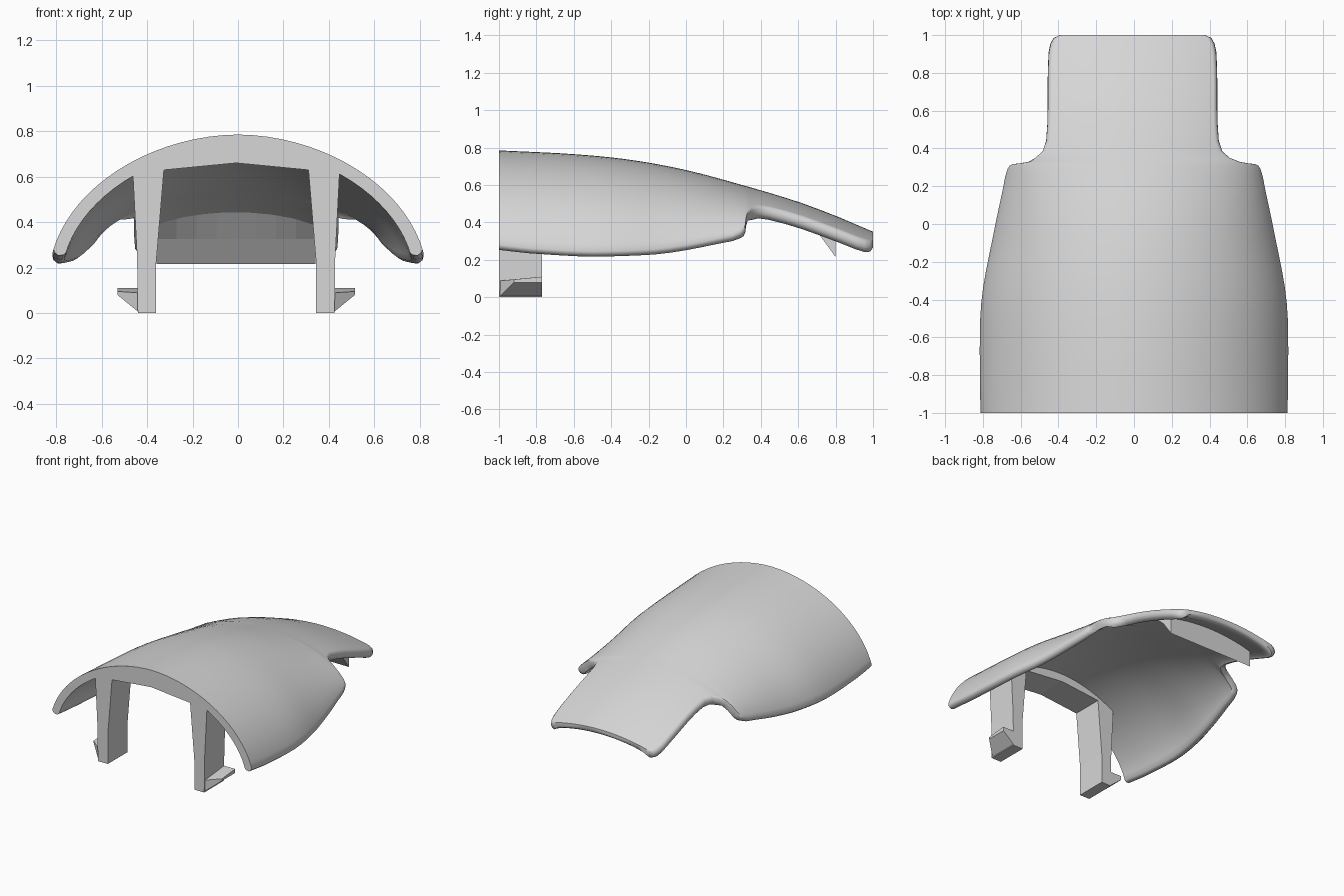
import bpy, bmesh, math
from mathutils import Vector

if "Cube" in bpy.data.objects:
    bpy.data.objects.remove(bpy.data.objects["Cube"])

grey = bpy.data.materials.new("light_grey_plastic")
grey.use_nodes = True
colour = (0.68, 0.68, 0.68, 1)
grey.diffuse_color = colour
grey.node_tree.nodes["Principled BSDF"].inputs["Base Color"].default_value = colour


def curve(keys, y):
    """Smooth interpolation through (y, value) keys."""
    i = max(k for k in range(len(keys) - 1) if keys[k][0] <= y or k == 0)

    def slope(k):
        a, b = keys[max(k - 1, 0)], keys[min(k + 1, len(keys) - 1)]
        return (b[1] - a[1]) / (b[0] - a[0])
    (ya, va), (yb, vb) = keys[i], keys[i + 1]
    d = yb - ya
    s = (y - ya) / d
    return ((2*s**3 - 3*s**2 + 1) * va + (s**3 - 2*s**2 + s) * d * slope(i)
            + (3*s**2 - 2*s**3) * vb + (s**3 - s**2) * d * slope(i + 1))


def finish(name, bm, smooth=False):
    bmesh.ops.recalc_face_normals(bm, faces=bm.faces)
    mesh = bpy.data.meshes.new(name)
    bm.to_mesh(mesh)
    bm.free()
    mesh.materials.append(grey)
    ob = bpy.data.objects.new(name, mesh)
    bpy.context.collection.objects.link(ob)
    if smooth:
        bpy.ops.object.select_all(action='DESELECT')
        ob.select_set(True)
        bpy.context.view_layer.objects.active = ob
        bpy.ops.object.shade_smooth_by_angle(angle=math.radians(55))
    return ob


def loft(name, rings, smooth=False):
    """Join closed rings of points and cap both ends."""
    bm = bmesh.new()
    loops = [[bm.verts.new(p) for p in ring] for ring in rings]
    n = len(loops[0])
    for a, b in zip(loops, loops[1:]):
        for i in range(n):
            j = (i + 1) % n
            bm.faces.new((a[i], a[j], b[j], b[i]))
    bm.faces.new(loops[0])
    bm.faces.new(loops[-1][::-1])
    return finish(name, bm, smooth)


def prism(name, outline, y0, y1):
    """Extrude an (x, z) outline along y."""
    return loft(name, [[(x, y, z) for x, z in outline] for y in (y0, y1)])


# Ridge line, base half-width, depth and thickness of the arched surface
RIDGE = [(-1, .785), (-.6, .765), (-.3, .735), (0, .68), (.3, .6),
         (.6, .51), (.8, .435), (.9, .393), (1, .35)]
WIDTH = [(-1, .83), (-.8, .835), (-.4, .825), (0, .75), (.3, .69), (.5, .69), (1, .69)]
DEPTH = [(-1, .62), (-.8, .635), (-.5, .63), (-.2, .572), (0, .492),
         (.2, .378), (.3, .32), (.4, .295), (.55, .28), (1, .255)]
THICK = [(-1, .057), (.3, .057), (.92, .057), (.96, .055), (.985, .047), (1, .03)]
POWER = 1.9


def surface(x, y):
    t = min(abs(x) / curve(WIDTH, y), .999)
    return curve(RIDGE, y) - curve(DEPTH, y) * (1 - (1 - t**POWER) ** (1 / POWER))


# Plan outline: wide skirt, stepped shoulder, narrow tail
outline = [(-1 + .0833 * i, curve(WIDTH, -1 + .0833 * i) * .978) for i in range(16)]
outline += [(.29, .67), (.308, .66), (.317, .64), (.321, .60), (.33, .55), (.35, .505),
            (.385, .465), (.44, .445), (.53, .438), (.62, .436), (.72, .436),
            (.82, .434), (.91, .43), (.955, .42), (.985, .405), (1, .375)]

SEGMENTS = 36
rings = []
for y, w in outline:
    tail = y > .33
    shift = -.008 if tail else 0
    top, under, ends = [], [], []
    for i in range(SEGMENTS + 1):
        u = 2 * i / SEGMENTS - 1
        x = w * math.sin(u * 1.4) / math.sin(1.4)
        e = .002
        tangent = Vector((2 * e, 0, surface(x + e, y) - surface(x - e, y))).normalized()
        normal = Vector((-tangent.z, 0, tangent.x))
        # The tail has a heavier rim along its sides
        thick = curve(THICK, y) * (1 + (.3 * u**4 if tail else 0))
        p = Vector((x + shift, y, surface(x, y)))
        top.append(p)
        under.append(p - normal * thick)
        if i in (0, SEGMENTS):
            side = tangent * (1 if i else -1)
            ends.append([p - normal * thick * a + side * thick * b
                         for a, b in ((.15, .22), (.5, .36), (.85, .22))])
    rings.append(top + ends[1] + under[::-1] + ends[0][::-1])
loft("shell", rings, smooth=True)

# Thickened arch under the front edge
OFFSET = -.008
half = [(.46, .615), (.31, .63)]
roof = [(.31, .70), (.46, .64)]
arch = half + [(0, .66)] + [(-x, z) for x, z in half[::-1]]
arch += [(-x, z) for x, z in roof[::-1]] + [(0, .75)] + roof
prism("front_arch", [(x + OFFSET, z) for x, z in arch], -1, -.77)

# Two tapered legs with outward hooks
for name, s in (("left", 1), ("right", -1)):
    leg = [(.352, 0), (.433, 0), (.436, .25), (.456, .64), (.305, .69), (.318, .63), (.352, .22)]
    prism(name + "_leg", [(s * x + OFFSET, z) for x, z in leg], -1, -.77)
    bm = bmesh.new()
    for x, y, low, high in ((.425, -1, 0, .088), (.425, -.77, 0, .11),
                            (.523, -.92, .08, .095), (.523, -.77, .08, .11)):
        for z in (low, high):
            bm.verts.new((s * x + OFFSET, y, z))
    bmesh.ops.convex_hull(bm, input=bm.verts)
    finish(name + "_hook", bm)

# Wedge rib below the tail
sections = []
for i in range(9):
    x = -.35 + .0875 * i
    sections.append([(x + OFFSET, .6, surface(x, .6) - .03), (x + OFFSET, .72, .325),
                     (x + OFFSET, .8, .215), (x + OFFSET, .8, surface(x, .8) - .03)])
loft("tail_rib", sections)
